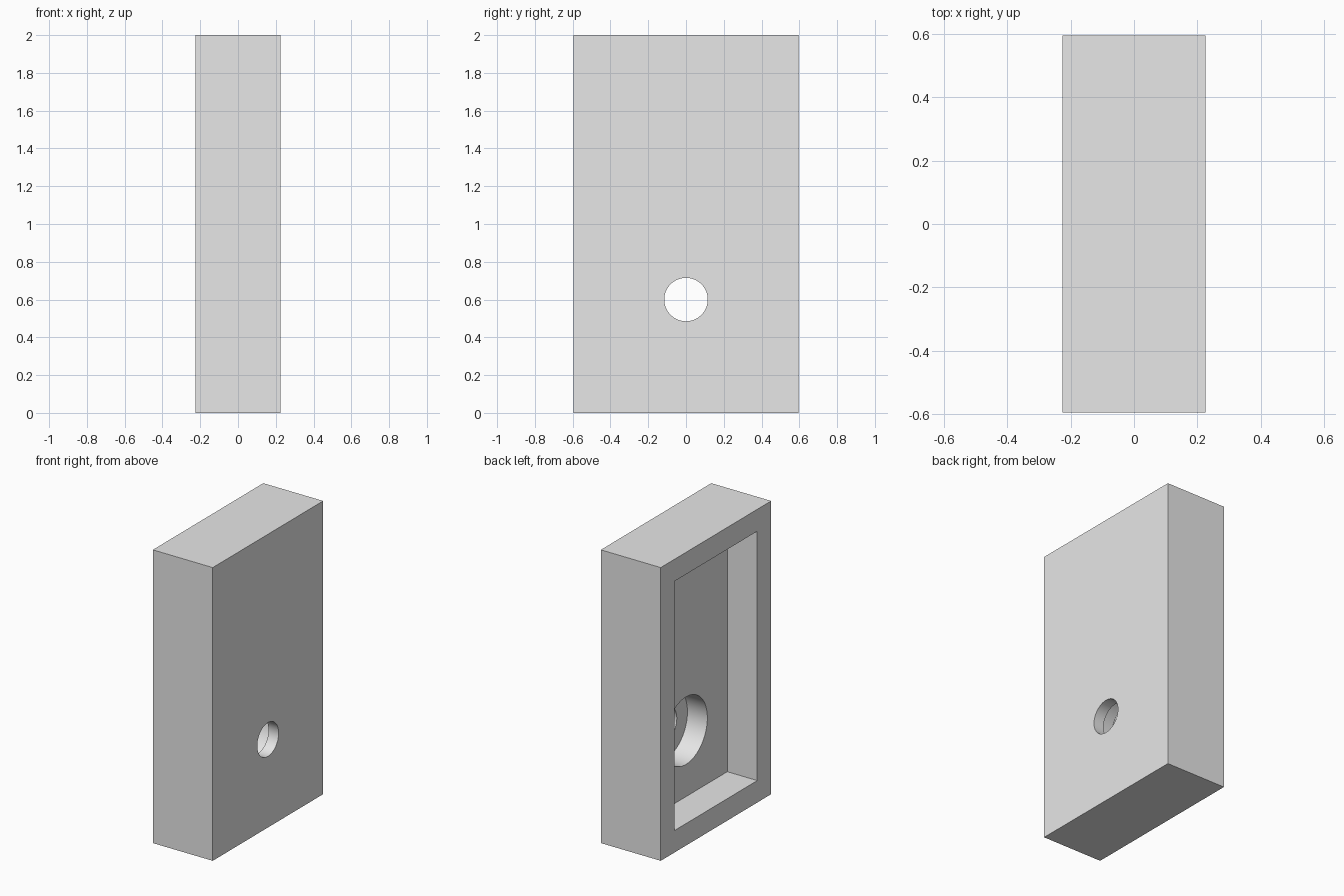
import bpy
from math import pi

cube = bpy.data.objects.get("Cube")
if cube:
    bpy.data.objects.remove(cube, do_unlink=True)

# Overall size and feature sizes
HALF_X, HALF_Y, HEIGHT = 0.226, 0.595, 2.0
WALL = 0.15
POCKET_FLOOR, BORE_FLOOR = 0.0, 0.15
HOLE_Z = 0.6

grey = bpy.data.materials.new("light grey")
grey.use_nodes = True
grey.diffuse_color = (0.8, 0.8, 0.8, 1)
grey.node_tree.nodes["Principled BSDF"].inputs["Base Color"].default_value = (0.8, 0.8, 0.8, 1)


def box(name, x0, x1, half_y, z0, z1):
    bpy.ops.mesh.primitive_cube_add(size=1, location=((x0 + x1) / 2, 0, (z0 + z1) / 2))
    ob = bpy.context.object
    ob.name = name
    ob.scale = (x1 - x0, 2 * half_y, z1 - z0)
    bpy.ops.object.transform_apply(location=True, rotation=True, scale=True)
    ob.data.materials.append(grey)
    return ob


def rod(name, x0, x1, radius):
    bpy.ops.mesh.primitive_cylinder_add(vertices=64, radius=radius, depth=x1 - x0,
                                        location=((x0 + x1) / 2, 0, HOLE_Z),
                                        rotation=(0, pi / 2, 0))
    ob = bpy.context.object
    ob.name = name
    bpy.ops.object.transform_apply(location=True, rotation=True, scale=True)
    ob.data.materials.append(grey)
    return ob


# Solid block
block = box("housing_block", -HALF_X, HALF_X, HALF_Y, 0, HEIGHT)

# Rectangular pocket, counterbore and through hole
cutters = [
    box("pocket_cutter", -0.5, POCKET_FLOOR, HALF_Y - WALL, WALL, HEIGHT - WALL),
    rod("counterbore_cutter", -0.1, BORE_FLOOR, 0.23),
    rod("hole_cutter", 0.05, 0.5, 0.115),
]
bpy.ops.object.select_all(action='DESELECT')
block.select_set(True)
bpy.context.view_layer.objects.active = block
for cutter in cutters:
    cutter.hide_render = True
    mod = block.modifiers.new(cutter.name, 'BOOLEAN')
    mod.operation = 'DIFFERENCE'
    mod.solver = 'EXACT'
    mod.object = cutter
    bpy.ops.object.modifier_apply(modifier=mod.name)
    bpy.data.objects.remove(cutter, do_unlink=True)

# Smooth bore walls, crisp edges
bpy.ops.object.shade_smooth_by_angle(angle=pi / 6)
